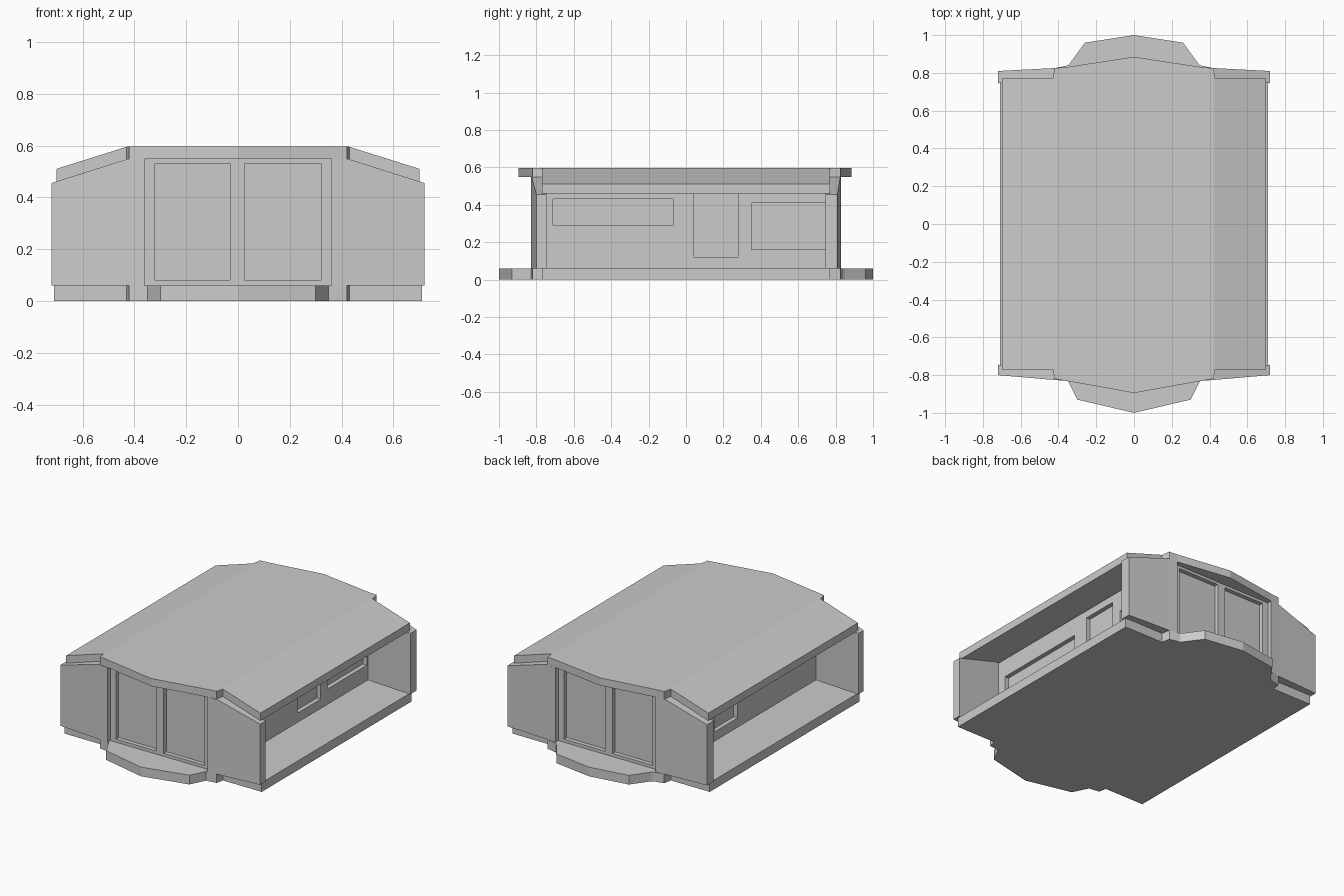
import bpy, bmesh, math

if "Cube" in bpy.data.objects:
    bpy.data.objects.remove(bpy.data.objects["Cube"])


def loft(name, sections):
    """Skin a list of rectangular sections (x, y0, y1, z0, z1) along x."""
    bm = bmesh.new()
    rings = [[bm.verts.new((x, y, z)) for y, z in ((y0, z0), (y1, z0), (y1, z1), (y0, z1))]
             for x, y0, y1, z0, z1 in sections]
    for a, b in zip(rings, rings[1:]):
        for i in range(4):
            j = (i + 1) % 4
            bm.faces.new((a[i], a[j], b[j], b[i]))
    bm.faces.new(rings[0])
    bm.faces.new(rings[-1])
    bmesh.ops.recalc_face_normals(bm, faces=bm.faces)
    bmesh.ops.dissolve_limit(bm, angle_limit=math.radians(0.3), verts=bm.verts, edges=bm.edges)
    bmesh.ops.triangulate(bm, faces=[f for f in bm.faces if len(f.verts) > 4])
    bmesh.ops.dissolve_limit(bm, angle_limit=math.radians(0.3), verts=bm.verts, edges=bm.edges)
    bmesh.ops.recalc_face_normals(bm, faces=bm.faces)
    mesh = bpy.data.meshes.new(name)
    bm.to_mesh(mesh)
    bm.free()
    ob = bpy.data.objects.new(name, mesh)
    bpy.context.collection.objects.link(ob)
    return ob


def symmetric(half):
    """Sections given from +x down to x = 0, continued to -x."""
    return half + [(-s[0], *s[1:]) for s in reversed(half[:-1])]


def box(name, x0, x1, y0, y1, z0, z1):
    return loft(name, [(x0, y0, y1, z0, z1), (x1, y0, y1, z0, z1)])


def recess(ob, boxes):
    """Cut box-shaped recesses into an object."""
    for b in boxes:
        cutter = box("recess_cutter", *b)
        cutter.hide_render = True
        cutter.hide_set(True)
        mod = ob.modifiers.new("recess", "BOOLEAN")
        mod.operation = "DIFFERENCE"
        mod.solver = "EXACT"
        mod.object = cutter


# Floor slab with pointed balconies at both ends
floor_plan = [(.71, -.77, .77), (.43, -.77, .77), (.42, -.82, .825), (.35, -.83, .84),
              (.34, -.85, .85), (.30, -.93, .905), (.26, -.939, .96), (0, -1, 1)]
loft("floor", symmetric([(*p, 0, .06) for p in floor_plan]))

# Roof slab: flat centre with pointed overhangs, sloping sides
loft("roof", symmetric([(.70, -.77, .77, .46, .51), (.43, -.77, .77, .545, .595),
                        (.42, -.82, .825, .547, .597), (.36, -.83, .83, .547, .597),
                        (0, -.895, .885, .547, .597)]))

for end, sy, tip in (("front", -1, .80), ("back", 1, .81)):
    # End wall wings beside the windows, tops following the roof slope
    for side, sx in (("left", -1), ("right", 1)):
        loft(f"{end}_{side}_wall",
             [(sx * .72, sy * .745, sy * tip, .06, .455),
              (sx * .43, sy * .765, sy * .825, .06, .547),
              (sx * .36, sy * .77, sy * .83, .06, .547)])
    # Recessed window frame with two panes
    ya, yb = sorted((sy * .74, sy * .80))
    frame = box(f"{end}_window_frame", -.365, .365, ya, yb, .06, .548)
    ca, cb = sorted((sy * .772, sy * .9))
    recess(frame, [(-.32, -.03, ca, cb, .08, .53), (.025, .32, ca, cb, .08, .53)])

# Long inner walls with a window, a door and a second window recessed on the outside
for side, sx in (("left", -1), ("right", 1)):
    xa, xb = sorted((sx * .34, sx * .40))
    wall = box(f"{side}_inner_wall", xa, xb, -.775, .775, .06, .548)
    ca, cb = sorted((sx * .372, sx * .5))
    recess(wall, [(ca, cb, -.71, -.07, .29, .43),
                  (ca, cb, .04, .28, .12, .50),
                  (ca, cb, .35, .755, .16, .41)])
